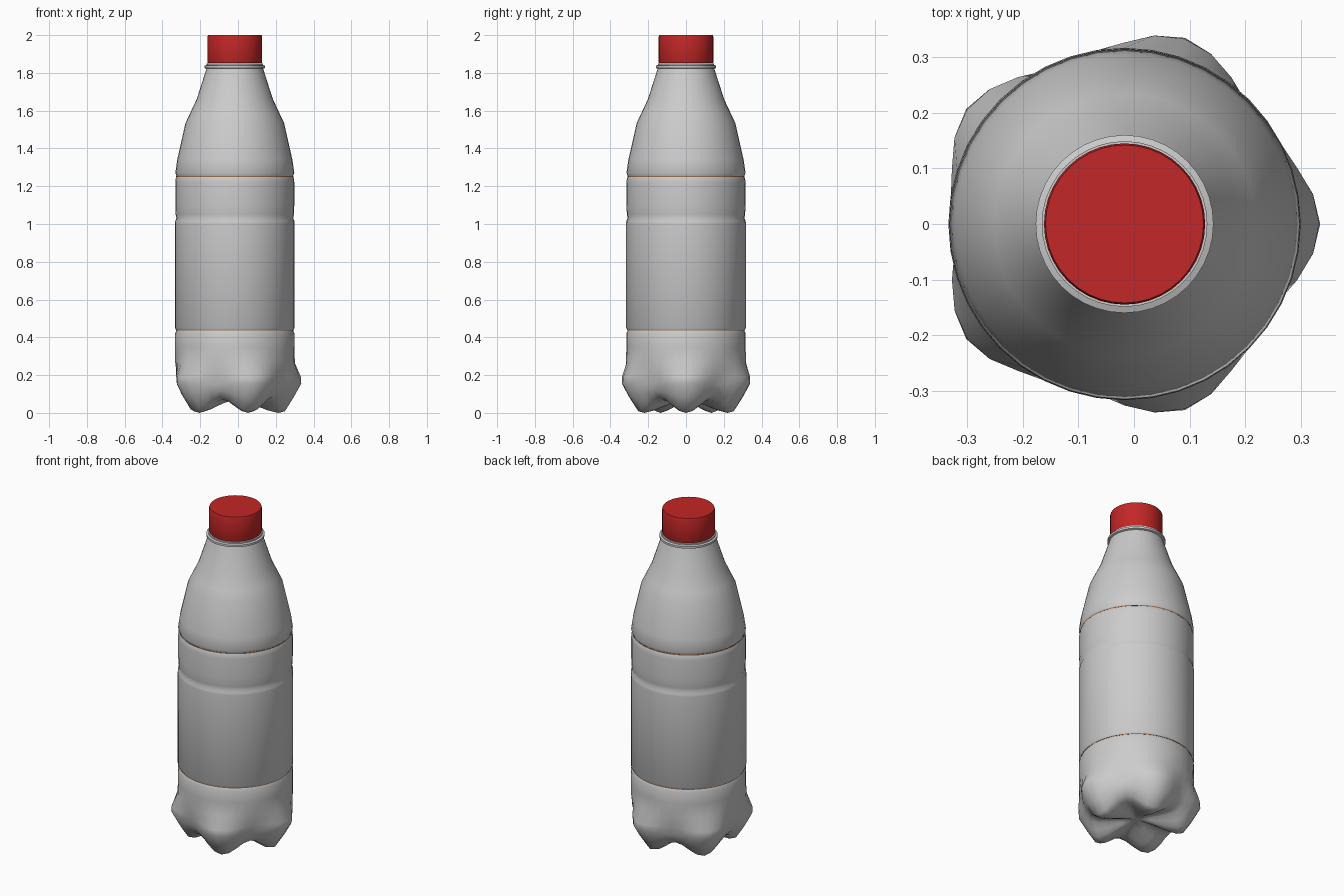
import bpy, bmesh
from math import sin, cos, pi

if "Cube" in bpy.data.objects:
    bpy.data.objects.remove(bpy.data.objects["Cube"])

CX = -0.017      # bottle axis, offset so the five feet centre on x = 0
SEG = 40         # eight segments per foot


def material(name, color):
    m = bpy.data.materials.new(name)
    m.diffuse_color = color
    m.use_nodes = True
    m.node_tree.nodes["Principled BSDF"].inputs["Base Color"].default_value = m.diffuse_color
    return m


def revolve(name, rings, seg=SEG, angle=40, mat=None, closed=False):
    """Skin a list of rings; each ring is (r, z) or a function theta -> (r, z)."""
    bm = bmesh.new()
    loops = []
    for ring in rings:
        if not callable(ring) and ring[0] == 0:
            loops.append([bm.verts.new((CX, 0, ring[1]))])
            continue
        loop = []
        for i in range(seg):
            t = 2 * pi * i / seg
            r, z = ring(t) if callable(ring) else ring
            loop.append(bm.verts.new((CX + r * cos(t), r * sin(t), z)))
        loops.append(loop)
    pairs = list(zip(loops, loops[1:]))
    if closed:
        pairs.append((loops[-1], loops[0]))
    for a, b in pairs:
        for i in range(seg):
            j = (i + 1) % seg
            if len(a) == 1:
                bm.faces.new((a[0], b[j], b[i]))
            elif len(b) == 1:
                bm.faces.new((a[i], a[j], b[0]))
            else:
                bm.faces.new((a[i], a[j], b[j], b[i]))
    bmesh.ops.recalc_face_normals(bm, faces=bm.faces)
    me = bpy.data.meshes.new(name)
    bm.to_mesh(me)
    bm.free()
    ob = bpy.data.objects.new(name, me)
    bpy.context.collection.objects.link(ob)
    if mat:
        me.materials.append(mat)
    bpy.ops.object.select_all(action='DESELECT')
    ob.select_set(True)
    bpy.context.view_layer.objects.active = ob
    bpy.ops.object.shade_smooth_by_angle(angle=angle * pi / 180)
    return ob


def petal(foot, valley):
    """Ring that swings between a foot profile point and a valley point."""
    def ring(t):
        w = 0.5 + 0.5 * cos(5 * t)
        return tuple(v + (f - v) * w for f, v in zip(foot, valley))
    return ring


# Petal base with five feet, rising to the lower label seam
base = [(0, 0.07),
        petal((0.08, 0.05), (0.08, 0.07)),
        petal((0.17, 0.015), (0.15, 0.07)),
        petal((0.23, 0.0), (0.21, 0.07)),
        petal((0.265, 0.008), (0.25, 0.085)),
        petal((0.31, 0.08), (0.28, 0.115)),
        petal((0.352, 0.155), (0.293, 0.15)),
        petal((0.350, 0.19), (0.303, 0.20)),
        petal((0.318, 0.265), (0.316, 0.27)),
        (0.316, 0.35), (0.316, 0.42), (0.309, 0.436)]
revolve("petal_base", base, angle=50)

# Label section with one shallow waist groove
revolve("label_body", [(0.309, 0.436), (0.317, 0.45), (0.317, 1.0), (0.316, 1.015),
                       (0.309, 1.03), (0.313, 1.05), (0.315, 1.10), (0.315, 1.22),
                       (0.313, 1.24), (0.308, 1.252)])

# Shoulder and neck with the collar ring
revolve("shoulder_neck", [(0.308, 1.252), (0.315, 1.27), (0.305, 1.34), (0.261, 1.535),
                          (0.235, 1.59), (0.202, 1.66), (0.150, 1.822), (0.160, 1.826),
                          (0.160, 1.838), (0.149, 1.842), (0.149, 1.85), (0.0, 1.85)])

# Thin brown seams above and below the label
brown = material("seam_brown", (0.35, 0.16, 0.07, 1))
for name, z, r in (("lower_seam", 0.438, 0.311), ("upper_seam", 1.251, 0.310)):
    revolve(name, [(r - 0.006, z - 0.003), (r, z - 0.003), (r, z + 0.003),
                   (r - 0.006, z + 0.003)], mat=brown, closed=True)

# Red screw cap
red = material("cap_red", (0.55, 0.02, 0.02, 1))
revolve("cap", [(0, 1.852), (0.143, 1.852), (0.145, 1.856), (0.145, 1.99),
                (0.142, 2.0), (0, 2.0)], angle=60, mat=red)
